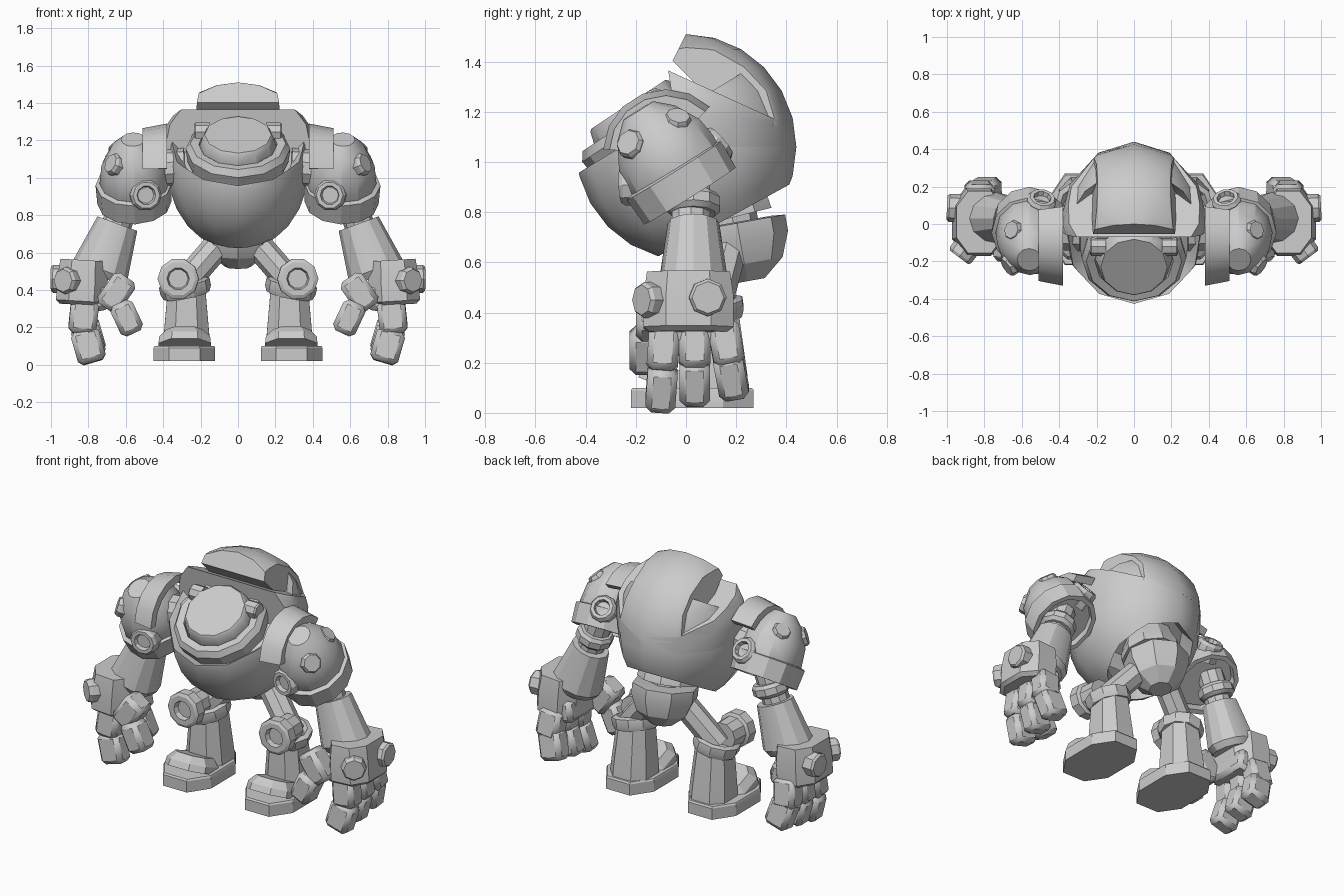
import bpy, bmesh, math
from mathutils import Vector, Matrix

if "Cube" in bpy.data.objects:
    bpy.data.objects.remove(bpy.data.objects["Cube"])

grey = bpy.data.materials.new("light_grey")
grey.diffuse_color = (0.6, 0.6, 0.6, 1)
grey.use_nodes = True
grey.node_tree.nodes["Principled BSDF"].inputs["Base Color"].default_value = grey.diffuse_color


def finish(name, bm, mirror=False, bevel=0.0, smooth=28):
    bmesh.ops.recalc_face_normals(bm, faces=bm.faces[:])
    me = bpy.data.meshes.new(name)
    bm.to_mesh(me)
    bm.free()
    me.materials.append(grey)
    ob = bpy.data.objects.new(name, me)
    bpy.context.collection.objects.link(ob)
    bpy.ops.object.select_all(action='DESELECT')
    ob.select_set(True)
    bpy.context.view_layer.objects.active = ob
    bpy.ops.object.shade_smooth_by_angle(angle=math.radians(smooth))
    if bevel:
        b = ob.modifiers.new("chamfer", 'BEVEL')
        b.width, b.segments = bevel, 1
    if mirror:
        ob.modifiers.new("mirror", 'MIRROR').use_mirror_merge = False
    return ob


def loft(name, origin, axis, profile, n=12, sx=1, sy=1, chamfer=None, mirror=False, closed=False):
    """Stack rings (distance, radius) along an axis; chamfer gives a cut-corner rectangle."""
    a = Vector(axis).normalized()
    ref = Vector((0, 0, 1)) if abs(a.y) > 0.9 else Vector((0, 1, 0))
    v = (ref - a * ref.dot(a)).normalized()
    u = v.cross(a)
    if chamfer:
        c = chamfer
        shape = [(1, -c), (1, c), (c, 1), (-c, 1), (-1, c), (-1, -c), (-c, -1), (c, -1)]
    else:
        shape = [(math.cos(2 * math.pi * i / n), math.sin(2 * math.pi * i / n)) for i in range(n)]
    bm = bmesh.new()
    rings = [[bm.verts.new(Vector(origin) + a * t + u * (p * r * sx) + v * (q * r * sy))
              for p, q in shape] for t, r in profile]
    pairs = list(zip(rings, rings[1:]))
    if closed:
        pairs.append((rings[-1], rings[0]))
    else:
        bm.faces.new(rings[0])
        bm.faces.new(rings[-1])
    for r0, r1 in pairs:
        for i in range(len(shape)):
            j = (i + 1) % len(shape)
            bm.faces.new((r0[i], r0[j], r1[j], r1[i]))
    return finish(name, bm, mirror)


def block(name, centre, size, angle=0, tilt=0, bevel=0.025):
    bm = bmesh.new()
    m = (Matrix.Translation(centre) @ Matrix.Rotation(math.radians(angle), 4, 'Y')
         @ Matrix.Rotation(math.radians(tilt), 4, 'X') @ Matrix.Diagonal((*size, 1)))
    bmesh.ops.create_cube(bm, size=1, matrix=m)
    return finish(name, bm, True, bevel)


def knob(name, origin, axis, r, h, hollow=False):
    prof = [(-0.05, r), (h * 0.75, r), (h, r * 0.85)]
    if hollow:
        prof += [(h, r * 0.6), (h - 0.025, r * 0.52)]
    return loft(name, origin, axis, prof, 10 if hollow else 8, mirror=True)


def egg(flare=0.0):
    """Faceted body ellipsoid, optionally widened towards the top."""
    bm = bmesh.new()
    bmesh.ops.create_uvsphere(bm, u_segments=12, v_segments=12, radius=1,
                              matrix=Matrix.Translation((0, 0, 1.06)) @ Matrix.Diagonal((0.38, 0.44, 0.45, 1)))
    for v in bm.verts:
        v.co.x *= 1 + flare * min(max((v.co.z - 1.06) / 0.25, 0), 1)
    return bm


def slice_off(bm, point, normal, inset=0, depth=0):
    """Remove everything beyond a plane, close the cut, and optionally recess it."""
    n = Vector(normal).normalized()
    cut = bmesh.ops.bisect_plane(bm, geom=bm.verts[:] + bm.edges[:] + bm.faces[:], dist=1e-5,
                                 plane_co=point, plane_no=n, clear_outer=True)["geom_cut"]
    edges = [e for e in cut if isinstance(e, bmesh.types.BMEdge)]
    faces = bmesh.ops.edgeloop_fill(bm, edges=edges)["faces"]
    bmesh.ops.recalc_face_normals(bm, faces=bm.faces[:])
    if inset:
        bmesh.ops.inset_region(bm, faces=faces, thickness=inset, use_even_offset=True)
        bmesh.ops.translate(bm, verts=list({v for f in faces for v in f.verts}), vec=-n * depth)


# Belly bowl with a tilted recessed rim
bm = egg()
slice_off(bm, (0, -0.44, 0.95), (0, -0.52, 0.85), 0.05, 0.05)
slice_off(bm, (0, -0.10, 0.63), (0, 0.29, -0.53), 0.03, 0.12)
finish("belly", bm, smooth=35)

# Back shell with wide shoulders, open towards the front
bm = egg(0.17)
slice_off(bm, (0, -0.06, 1.36), (0, 0.16, 0.35))
slice_off(bm, (0, -0.07, 1.36), (0, -1, -0.15))
slice_off(bm, (0, -0.10, 0.63), (0, 0.29, -0.53), 0.03, 0.12)
finish("back_shell", bm, smooth=35)

# Raised hood along the middle of the back
bm = egg(0.17)
for s in (1, -1):
    slice_off(bm, (s * 0.215, 0, 1.4), (s, 0.1, 0.15))
slice_off(bm, (0, -0.07, 1.37), (0, -0.14, 0.07))
slice_off(bm, (0, -0.06, 1.41), (0, -1, -1))
slice_off(bm, (0, -0.06, 1.33), (0, -0.16, -0.35))
finish("hood", bm, smooth=35)

# Head with flat faceplate, collar ring and ear nubs
up = (0, -0.55, 0.835)
loft("head", (0, -0.23, 1.23), up, [(-0.25, 0.2), (-0.07, 0.205), (-0.01, 0.187), (0, 0.178)], 12)
loft("collar", (0, -0.18, 1.155), up,
     [(-0.08, 0.27), (0.0, 0.28), (0.035, 0.255), (0.03, 0.21), (-0.08, 0.21)], 12, closed=True)
knob("ear_nub", (0.20, -0.12, 1.245), (1, 0, 0), 0.05, 0.035)

# Waist and pelvis
loft("waist", (0, 0.17, 0.775), (0, -0.25, 1), [(0, 0.185), (0.05, 0.18), (0.1, 0.16), (0.2, 0.14)], 10)
loft("waist_axle", (0, 0.2, 0.70), (0, -0.2, 1), [(0, 0.1), (0.12, 0.1)], 8)
loft("pelvis", (0, 0.245, 0.525), (0, -0.18, 1),
     [(0, 0.07), (0.07, 0.155), (0.17, 0.195), (0.235, 0.195), (0.24, 0.14)], 8)

# Shoulder dome with a heavy lower band, tilted forwards
tilt = (0.03, -0.53, 0.85)
loft("shoulder_dome", (0.55, 0, 0.90), tilt,
     [(0, 0.18), (0.08, 0.205), (0.2, 0.19), (0.3, 0.135), (0.36, 0.07)], 12, sx=0.92, mirror=True)
loft("shoulder_band", (0.555, 0, 0.89), tilt,
     [(-0.03, 0.215), (0.09, 0.222), (0.10, 0.19), (-0.03, 0.185)], 12, sx=0.92, closed=True, mirror=True)
knob("shoulder_knob_top", (0.62, -0.04, 1.14), (0.6, 0.15, 0.75), 0.055, 0.06)
knob("shoulder_knob_side", (0.635, -0.20, 1.06), (0.75, -0.5, 0.3), 0.06, 0.06)
knob("shoulder_ring_front", (0.50, -0.19, 0.91), (-0.15, -1, -0.05), 0.085, 0.07, True)
knob("shoulder_ring_back", (0.50, 0.09, 1.04), (-0.15, 0.75, 0.65), 0.08, 0.07, True)

# Arched plate on the inner side of the shoulder
bm = bmesh.new()
rows = []
for i in range(7):
    a = math.radians(178 - i * 22)
    rows.append([bm.verts.new((x, -0.08 + r * math.cos(a), 1.04 + r * math.sin(a)))
                 for x, r in ((0.38, 0.2), (0.38, 0.25), (0.51, 0.225), (0.51, 0.18))])
for r0, r1 in zip(rows, rows[1:]):
    for i in range(4):
        j = (i + 1) % 4
        bm.faces.new((r0[i], r0[j], r1[j], r1[i]))
bm.faces.new(rows[0])
bm.faces.new(rows[-1])
finish("shoulder_arch", bm, True)
loft("shoulder_axle", (0.28, -0.05, 1.06), (1, 0.05, -0.1), [(0, 0.1), (0.25, 0.1)], 10, mirror=True)

# Arm
arm = (0.09, 0, -0.245)
loft("upper_arm", (0.575, 0.02, 0.95), arm, [(0, 0.08), (0.24, 0.08)], 10, mirror=True)
loft("elbow_ring", (0.61, 0.03, 0.85), arm, [(-0.02, 0.095), (0, 0.11), (0.04, 0.11), (0.06, 0.09)], 10, mirror=True)
loft("forearm", (0.645, 0.03, 0.755), arm, [(0, 0.103), (0.26, 0.14), (0.30, 0.12)], 12, sx=1.1, mirror=True)
loft("gauntlet", (0.825, 0.01, 0.56), (0.06, 0, -1), [(0, 0.92), (0.1, 1), (0.22, 1), (0.24, 0.85)],
     sx=0.135, sy=0.18, chamfer=0.5, mirror=True)
knob("gauntlet_knob_outer", (0.95, 0.085, 0.46), (1, 0.05, 0), 0.075, 0.05)
knob("gauntlet_knob_front", (0.90, -0.13, 0.45), (0.6, -0.8, 0), 0.072, 0.06)

# Hand: palm, three fingers and a thumb
block("palm", (0.79, 0.02, 0.35), (0.19, 0.29, 0.14), 10)
for i, (y, lift, lean) in enumerate(((-0.09, 0, -4), (0.035, 0.025, 0), (0.16, 0.05, 10))):
    block(f"finger_{i + 1}_base", (0.825, y, 0.255 + lift * 0.4), (0.15, 0.125, 0.18), -6, lean)
    block(f"finger_{i + 1}_tip", (0.80, y + lean * 0.002, 0.10 + lift), (0.155, 0.12, 0.18), 16, lean)
block("thumb_base", (0.65, -0.13, 0.385), (0.14, 0.14, 0.2), -35)
block("thumb_tip", (0.595, -0.155, 0.25), (0.13, 0.14, 0.18), 25)

# Leg: thigh, knee ring and front knee cup
loft("thigh", (0.09, 0.17, 0.66), (0.2, -0.06, -0.23), [(0, 0.075), (0.33, 0.075)], 8, mirror=True)
loft("boot_ring", (0.28, 0.10, 0.40), (0.2, -0.15, 1),
     [(-0.03, 0.125), (0, 0.138), (0.04, 0.138), (0.05, 0.11), (0.02, 0.09), (-0.03, 0.09)],
     10, closed=True, mirror=True)
loft("knee_cup", (0.315, 0.08, 0.46), (0.03, -1, 0),
     [(0, 0.085), (0.1, 0.09), (0.11, 0.11), (0.17, 0.11), (0.18, 0.092), (0.18, 0.06), (0.15, 0.052)],
     10, mirror=True)

# Boot
loft("shin", (0.275, 0.12, 0.09), (0, -0.05, 1), [(0, 1), (0.06, 0.98), (0.32, 0.8)],
     sx=0.125, sy=0.13, chamfer=0.5, mirror=True)
loft("toe_cap", (0.285, -0.06, 0.09), (0, 0.4, 1), [(0, 1), (0.04, 0.97), (0.085, 0.72)],
     sx=0.14, sy=0.14, chamfer=0.5, mirror=True)
loft("sole", (0.287, 0.025, 0.02), (0, 0, 1), [(0, 1), (0.07, 1), (0.08, 0.97)],
     sx=0.165, sy=0.245, chamfer=0.5, mirror=True)
